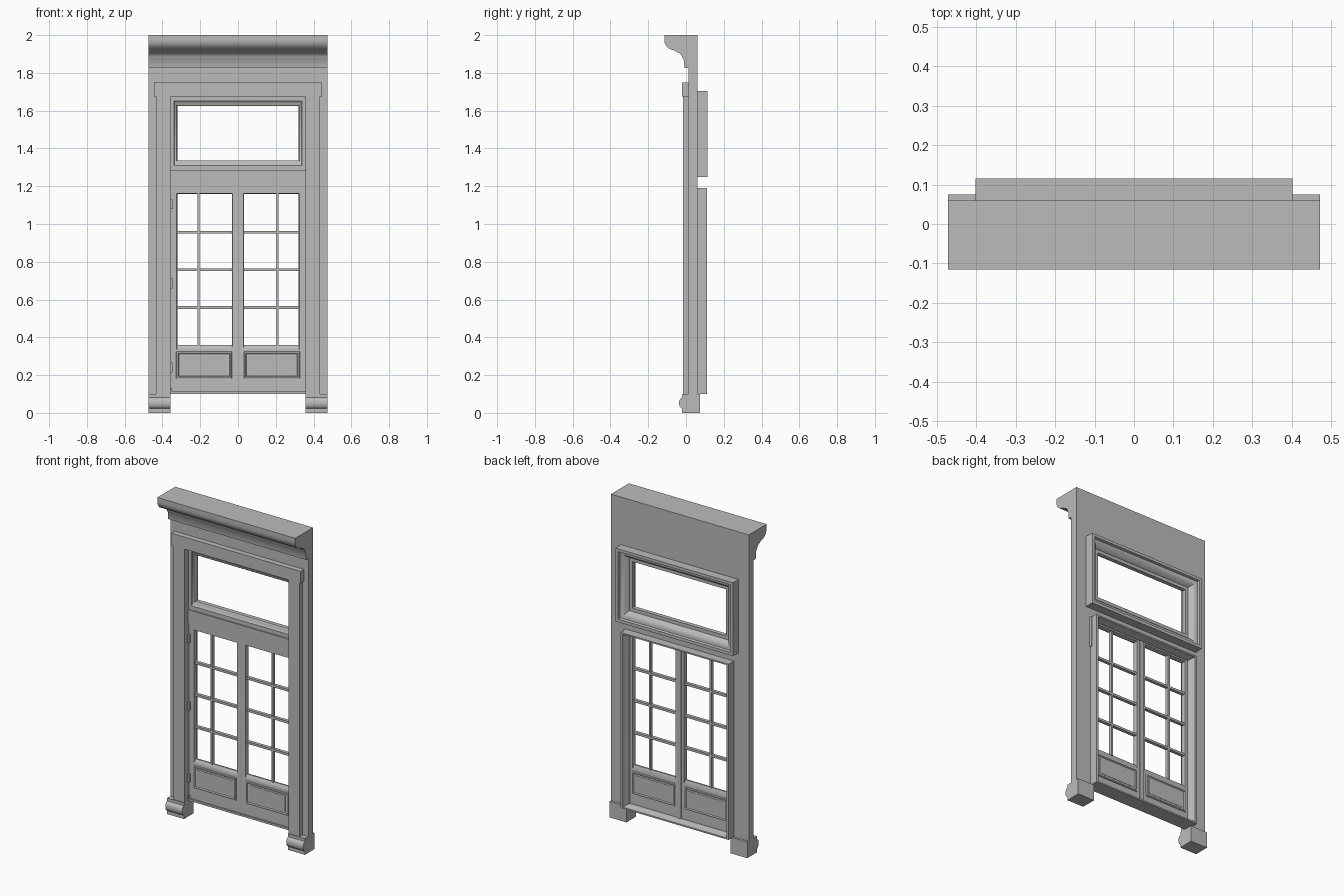
import bpy, bmesh, math

cube = bpy.data.objects.get("Cube")
if cube:
    bpy.data.objects.remove(cube, do_unlink=True)

paint = bpy.data.materials.new("grey paint")
paint.use_nodes = True
paint.diffuse_color = (0.5, 0.5, 0.5, 1)
paint.node_tree.nodes["Principled BSDF"].inputs["Base Color"].default_value = (0.5, 0.5, 0.5, 1)


def finish(name, bm, smooth=False):
    bmesh.ops.recalc_face_normals(bm, faces=bm.faces)
    mesh = bpy.data.meshes.new(name)
    bm.to_mesh(mesh)
    bm.free()
    mesh.materials.append(paint)
    ob = bpy.data.objects.new(name, mesh)
    bpy.context.collection.objects.link(ob)
    if smooth:
        bpy.ops.object.select_all(action='DESELECT')
        ob.select_set(True)
        bpy.context.view_layer.objects.active = ob
        bpy.ops.object.shade_smooth_by_angle(angle=math.radians(35))
    return ob


def prism(name, start, end, smooth=False):
    """Solid between two matching outlines."""
    bm = bmesh.new()
    a = [bm.verts.new(p) for p in start]
    b = [bm.verts.new(p) for p in end]
    bm.faces.new(a)
    bm.faces.new(b[::-1])
    for i in range(len(a)):
        j = (i + 1) % len(a)
        bm.faces.new((a[i], a[j], b[j], b[i]))
    return finish(name, bm, smooth)


def along_x(name, profile, x0, x1, smooth=False):
    return prism(name, [(x0, y, z) for y, z in profile],
                 [(x1, y, z) for y, z in profile], smooth)


def box(name, x0, x1, y0, y1, z0, z1):
    return along_x(name, [(y0, z0), (y1, z0), (y1, z1), (y0, z1)], x0, x1)


def frame(name, outer, inner, profile, smooth=False):
    """Mitred frame; rects are x0, x1, z0, z1; profile is (share inward, y)."""
    bm = bmesh.new()
    rings = []
    for t, y in profile:
        x0, x1, z0, z1 = [o + (i - o) * t for o, i in zip(outer, inner)]
        rings.append([bm.verts.new(p) for p in
                      ((x0, y, z0), (x1, y, z0), (x1, y, z1), (x0, y, z1))])
    for k, ring in enumerate(rings):
        nxt = rings[(k + 1) % len(rings)]
        for i in range(4):
            j = (i + 1) % 4
            bm.faces.new((ring[i], ring[j], nxt[j], nxt[i]))
    return finish(name, bm, smooth)


def arc(cy, cz, ry, rz, a0, a1, n=8):
    steps = [math.radians(a0 + (a1 - a0) * i / n) for i in range(n + 1)]
    return [(cy + ry * math.cos(a), cz + rz * math.sin(a)) for a in steps]


HALF, OPEN, BACK = 0.473, 0.357, 0.06

# Wall slab with a doorway cut up from the bottom
wall = [(-HALF, 0.1), (-HALF, 2), (HALF, 2), (HALF, 0.1),
        (OPEN, 0.1), (OPEN, 1.675), (-OPEN, 1.675), (-OPEN, 0.1)]
prism("wall", [(x, 0.014, z) for x, z in wall], [(x, BACK, z) for x, z in wall])

# Cornice: round upper moulding, cove and small lower round
cornice = [(0.02, 2), (-0.115, 2), (-0.115, 1.975)]
cornice += arc(-0.06, 1.975, 0.055, 0.055, 190, 265)
cornice += [(-0.055, 1.915)]
cornice += arc(-0.055, 1.87, 0.038, 0.04, 80, 10)
cornice += [(-0.012, 1.87), (-0.008, 1.825), (0.02, 1.825)]
along_x("cornice", cornice, -HALF, HALF, True)

# Casings, header and plinth blocks
box("header_board", -0.444, 0.444, -0.02, 0.016, 1.675, 1.75)
plinth = [(0.075, 0), (0.075, 0.1), (-0.02, 0.1), (-0.02, 0.082)]
plinth += arc(-0.02, 0.052, 0.017, 0.028, 90, 270, 12)[1:-1]
plinth += [(-0.02, 0.022), (-0.02, 0)]
for side, s in (("left", 1), ("right", -1)):
    box(side + "_casing", s * OPEN, s * 0.433, -0.015, 0.016, 0.1, 1.675)
    along_x(side + "_plinth", plinth, s * OPEN, s * HALF, True)

# Transom bar between window and door
box("transom_bar", -OPEN - 0.004, OPEN + 0.004, 0.018, BACK, 1.205, 1.285)

# Upper window: moulded frame on the back, bevelled sash in the opening
glass = (-0.321, 0.321, 1.337, 1.625)
frame("window_frame", (-0.403, 0.403, 1.25, 1.705), glass,
      [(0, 0.058), (0, 0.115), (0.22, 0.115), (0.26, 0.1), (0.4, 0.098),
       (0.55, 0.09), (0.68, 0.078), (0.75, 0.068), (1, 0.068), (1, 0.058)], True)
frame("window_sash", (-OPEN, OPEN, 1.285, 1.675), glass,
      [(0, 0.06), (0, 0.026), (0.5, 0.026), (0.6, 0.031), (0.85, 0.034),
       (1, 0.042), (1, 0.06)], True)

# Door frame on the back with a stepped inner edge
frame("door_frame", (-0.37, 0.37, 0.1, 1.19), (-0.342, 0.342, 0.118, 1.172),
      [(0, 0.03), (0, 0.112), (0.5, 0.112), (0.6, 0.095), (0.85, 0.085),
       (1, 0.07), (1, 0.03)], True)
box("door_sill", -OPEN, OPEN, 0.02, 0.075, 0.1, 0.112)
box("door_head", -OPEN, OPEN, 0.024, BACK, 1.185, 1.207)
box("frame_strip", 0.368, 0.376, 0.058, 0.075, 1.0, 1.19)

# Door leaves with glazing bars and raised panels on both faces
for side, s in (("left", 1), ("right", -1)):
    pane = (s * 0.032, s * 0.321, 0.36, 1.16)
    frame(side + "_door_leaf", (s * 0.001, s * 0.356, 0.112, 1.187), pane,
          [(0, 0.062), (0, 0.03), (0.9, 0.03), (0.95, 0.034), (1, 0.042),
           (1, 0.052), (0.9, 0.062)], True)
    box(side + "_upright_bar", s * 0.203, s * 0.215, 0.036, 0.058, 0.355, 1.165)
    for n in range(3):
        z = 0.558 + n * 0.199
        box(f"{side}_cross_bar_{n + 1}", s * 0.03, s * 0.323, 0.037, 0.057,
            z - 0.007, z + 0.007)
    for face, y, d in (("front", 0.03, -1), ("back", 0.062, 1)):
        frame(f"{side}_{face}_panel_moulding",
              (s * 0.031, s * 0.328, 0.18, 0.325), (s * 0.047, s * 0.312, 0.196, 0.309),
              [(0, y - d * 0.002), (0.2, y + d * 0.004), (0.6, y + d * 0.006),
               (1, y - d * 0.002)])
        box(f"{side}_{face}_panel", s * 0.055, s * 0.304, y - d * 0.002, y + d * 0.002,
            0.204, 0.301)
box("meeting_strip", -0.012, 0.012, 0.06, 0.068, 0.115, 1.185)

# Hinges on one jamb
for n, z in enumerate((0.24, 0.685, 1.105)):
    box(f"hinge_{n + 1}", -0.358, -0.348, 0.016, 0.032, z - 0.026, z + 0.026)
box("floor_pivot", -0.358, -0.35, 0.016, 0.032, 0.112, 0.132)
